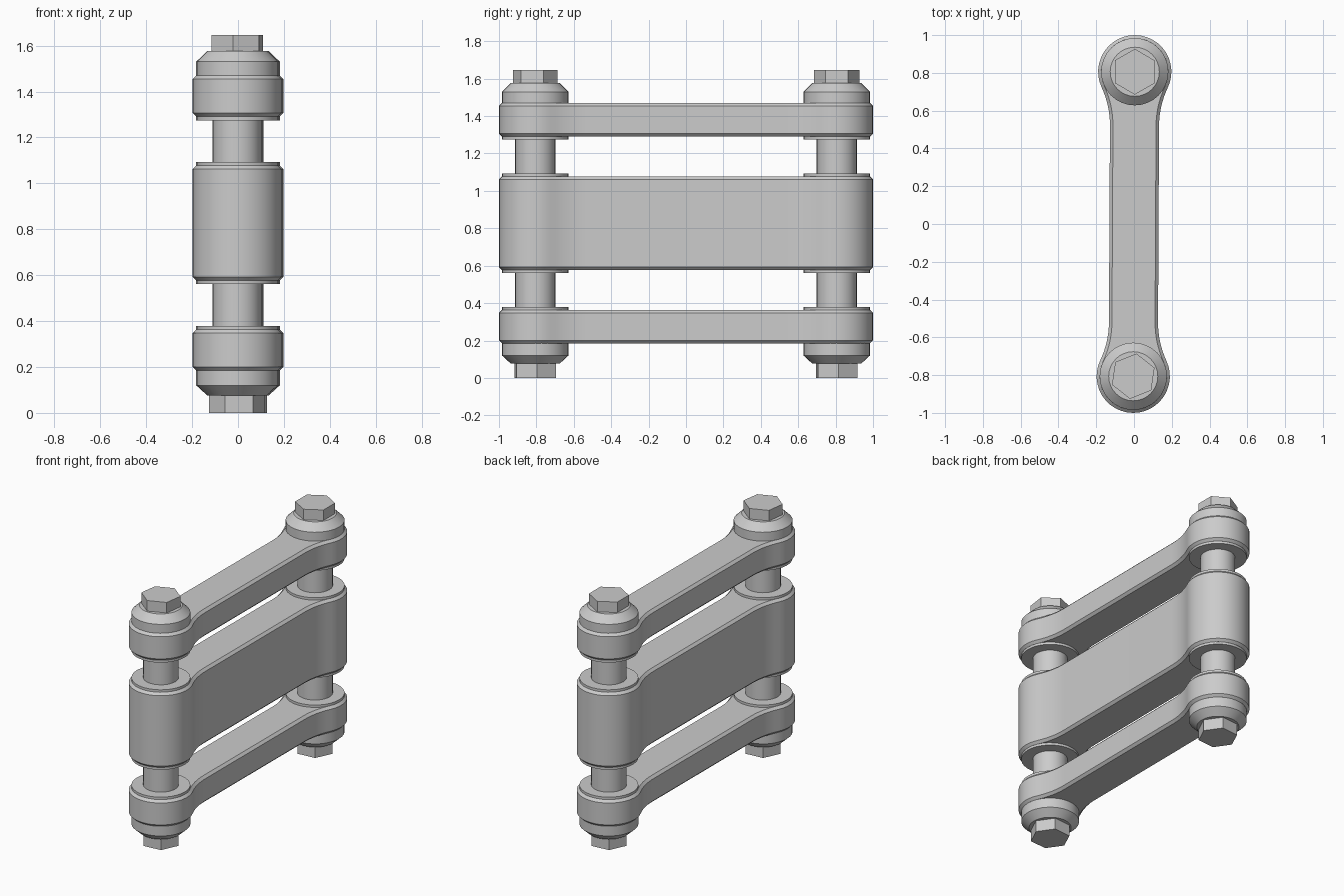
import bpy, bmesh, math
from mathutils import Matrix

cube = bpy.data.objects.get("Cube")
if cube:
    bpy.data.objects.remove(cube, do_unlink=True)

steel = bpy.data.materials.new("plain grey steel")
steel.use_nodes = True
GREY = (0.6, 0.6, 0.6, 1)
steel.diffuse_color = GREY
steel.node_tree.nodes["Principled BSDF"].inputs["Base Color"].default_value = GREY

PIN_Y = 0.806      # distance of each pin from the centre
END_R = 0.194      # rounded arm end
WAIST = 0.13       # half width of the arm
NECK_Y = 0.52      # where the straight waist begins
TILT = Matrix.Rotation(-0.005, 4, 'Z')


def finish(bm, name, angle=30):
    bmesh.ops.recalc_face_normals(bm, faces=bm.faces)
    bm.transform(TILT)
    mesh = bpy.data.meshes.new(name)
    bm.to_mesh(mesh)
    bm.free()
    mesh.materials.append(steel)
    ob = bpy.data.objects.new(name, mesh)
    bpy.context.collection.objects.link(ob)
    bpy.ops.object.select_all(action='DESELECT')
    ob.select_set(True)
    bpy.context.view_layer.objects.active = ob
    bpy.ops.object.shade_smooth_by_angle(angle=math.radians(angle))
    return ob


def turned(name, y, profile, sides=32, phase=0.0):
    """Solid of revolution from (radius, height) pairs, standing at y."""
    bm = bmesh.new()
    rings = []
    for r, z in profile:
        angles = [phase + math.tau * i / sides for i in range(sides)]
        rings.append([bm.verts.new((r * math.cos(a), y + r * math.sin(a), z)) for a in angles])
    for low, high in zip(rings, rings[1:]):
        for i in range(sides):
            j = (i + 1) % sides
            bm.faces.new((low[i], low[j], high[j], high[i]))
    bm.faces.new(rings[0])
    bm.faces.new(rings[-1])
    return finish(bm, name)


def arm_outline(inset):
    """Dog-bone outline: round ends blended into a straight waist."""
    r, w = END_R - inset, WAIST - inset
    dy = PIN_Y - NECK_Y
    fillet = (w * w + dy * dy - r * r) / (2 * (r - w))
    cx = w + fillet
    a = math.atan2(dy, cx)
    quarter = []
    for i in range(9):                       # concave blend
        t = math.pi - a * i / 8
        quarter.append((cx + fillet * math.cos(t), NECK_Y + fillet * math.sin(t)))
    for i in range(1, 13):                   # round end
        t = -a + (math.pi / 2 + a) * i / 12
        quarter.append((r * math.cos(t), PIN_Y + r * math.sin(t)))
    half = quarter + [(-x, y) for x, y in quarter[-2::-1]]
    return half + [(-x, -y) for x, y in half]


def arm(name, z0, z1, c=0.016):
    bm = bmesh.new()
    levels = ((c, z0), (0, z0 + c), (0, z1 - c), (c, z1))
    rings = [[bm.verts.new((x, y, z)) for x, y in arm_outline(i)] for i, z in levels]
    n = len(rings[0])
    for low, high in zip(rings, rings[1:]):
        for i in range(n):
            j = (i + 1) % n
            bm.faces.new((low[i], low[j], high[j], high[i]))
    bm.faces.new(rings[0])
    bm.faces.new(rings[-1])
    return finish(bm, name)


# Three link arms
arm("lower_arm", 0.185, 0.363)
arm("middle_arm", 0.577, 1.078)
arm("upper_arm", 1.291, 1.471)

# Pins, collars, end caps and hex bolts at both ends
for side, y, phase in (("front", -PIN_Y, 82), ("back", PIN_Y, 90)):
    turned(side + "_pin", y, [(0.107, 0.1), (0.107, 1.55)])
    for part, z0, z1 in (("lower_collar", 0.35, 0.379),
                         ("middle_bottom_collar", 0.561, 0.59),
                         ("middle_top_collar", 1.065, 1.094),
                         ("upper_collar", 1.275, 1.305)):
        turned(side + "_" + part, y, [(0.178, z0), (0.178, z1)])
    turned(side + "_bottom_cap", y, [(0.13, 0.076), (0.178, 0.12), (0.178, 0.2)])
    turned(side + "_top_cap", y, [(0.178, 1.455), (0.178, 1.53), (0.13, 1.577)])
    turned(side + "_bottom_nut", y, [(0.122, 0), (0.122, 0.09)], 6, math.radians(5))
    turned(side + "_top_bolt_head", y, [(0.121, 1.56), (0.121, 1.647)], 6, math.radians(phase))
